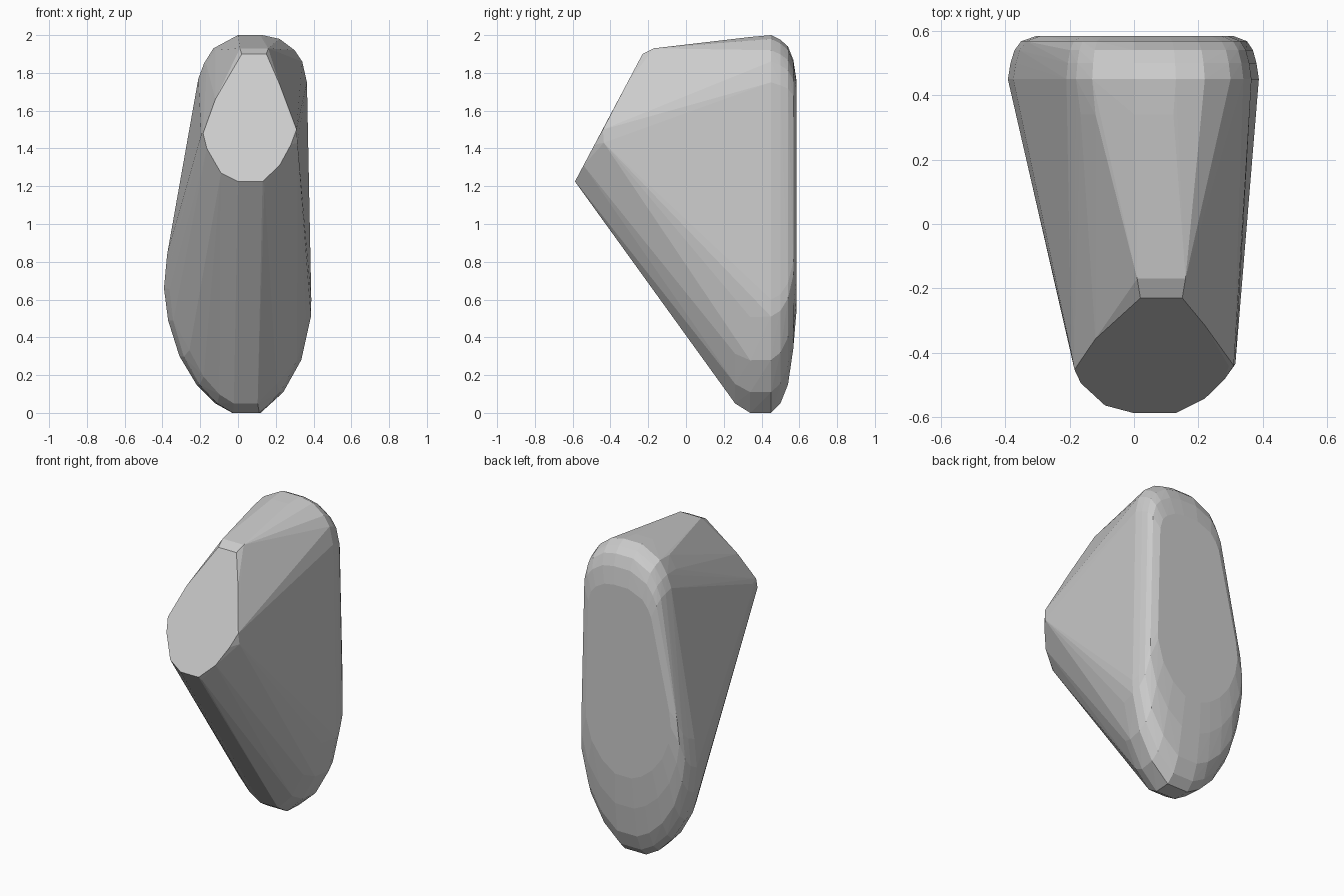
import bpy, bmesh, math

bm = bmesh.new()

# Rear slab outline (x, z), seen from the front
outline = [(0, 2), (0.13, 2), (0.22, 1.98), (0.30, 1.92), (0.34, 1.86), (0.365, 1.75),
           (0.388, 0.6), (0.386, 0.51), (0.335, 0.28), (0.24, 0.11), (0.12, 0),
           (-0.03, 0), (-0.12, 0.05), (-0.22, 0.15), (-0.31, 0.3), (-0.37, 0.49),
           (-0.392, 0.66), (-0.375, 0.84), (-0.21, 1.77), (-0.18, 1.85), (-0.13, 1.93)]

# Rounded slab layers: depth, width scale, bottom and top height
layers = [(0.26, 0.84, 0.05, 1.93), (0.34, 0.93, 0.0, 1.99), (0.45, 1.0, 0.0, 2.0),
          (0.50, 0.98, 0.05, 1.975), (0.54, 0.95, 0.15, 1.94),
          (0.568, 0.90, 0.34, 1.87), (0.585, 0.78, 0.54, 1.76)]
for y, s, z0, z1 in layers:
    for x, z in outline:
        bm.verts.new((0.02 + (x - 0.02) * s, y, z0 + (z1 - z0) * z / 2))

# Slanted front facet with a softened rim
front = [(0.02, 1.90), (0.15, 1.90), (0.22, 1.74), (0.295, 1.50), (0.28, 1.42), (0.22, 1.31),
         (0.13, 1.225), (0.0, 1.225), (-0.09, 1.27), (-0.165, 1.40), (-0.185, 1.48), (-0.12, 1.66)]
for x, z in front:
    bm.verts.new((x, -0.23 - (1.90 - z) * 0.53, z))
for x, y, z in [(0.01, -0.17, 1.93), (0.16, -0.17, 1.93), (0.315, -0.435, 1.43),
                (0.31, -0.44, 1.50), (-0.195, -0.40, 1.47), (-0.18, -0.43, 1.40),
                (0.14, -0.565, 1.20), (0.0, -0.565, 1.20)]:
    bm.verts.new((x, y, z))

# Wrap everything in one faceted skin
bmesh.ops.convex_hull(bm, input=bm.verts[:])
bmesh.ops.delete(bm, geom=[v for v in bm.verts if not v.link_faces], context='VERTS')
bmesh.ops.dissolve_limit(bm, angle_limit=math.radians(0.5), verts=bm.verts[:], edges=bm.edges[:])
bmesh.ops.recalc_face_normals(bm, faces=bm.faces[:])

mesh = bpy.data.meshes.new("faceted_body")
bm.to_mesh(mesh)
bm.free()
body = bpy.data.objects.new("faceted_body", mesh)
bpy.context.collection.objects.link(body)
